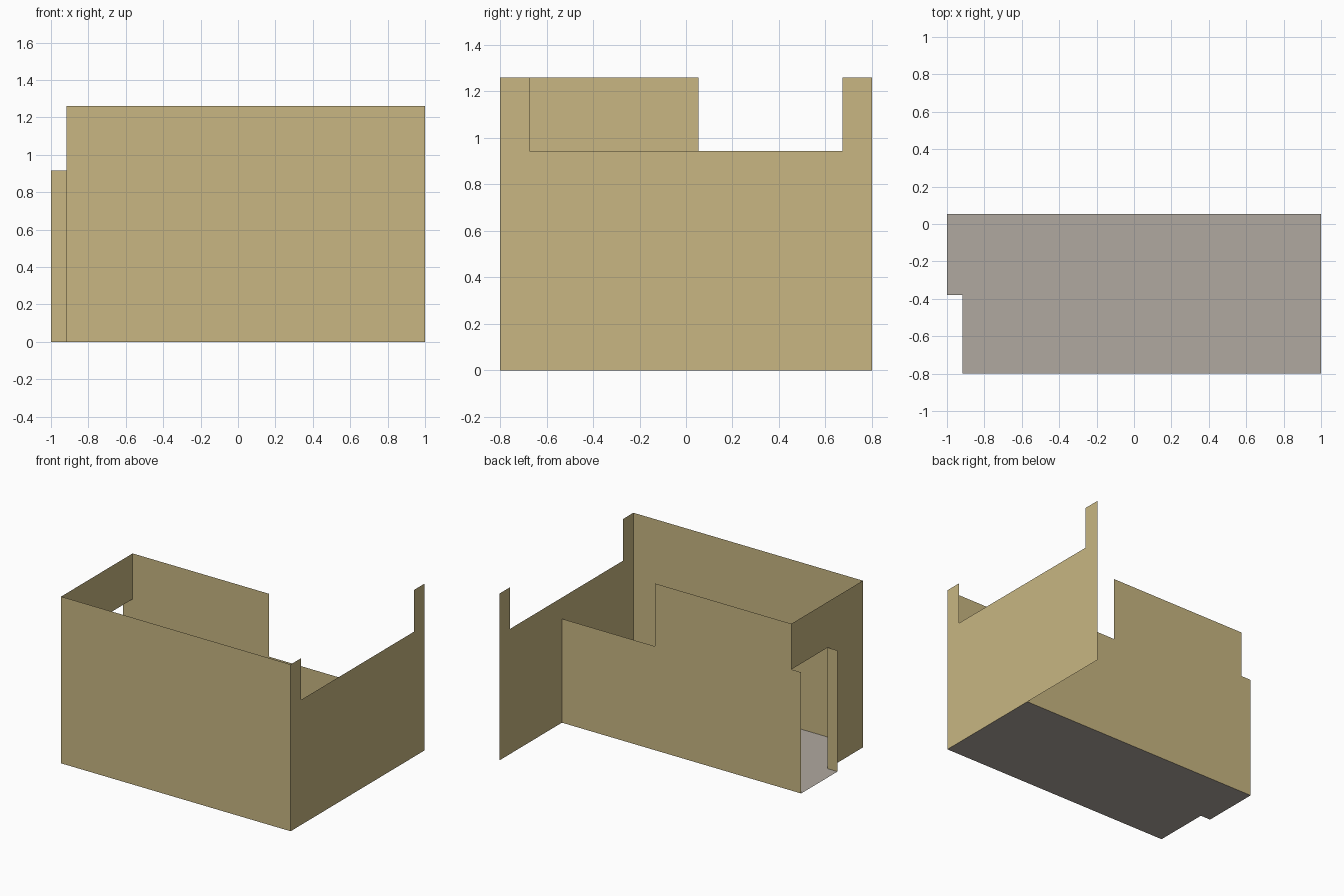
import bpy
from mathutils import Vector

if "Cube" in bpy.data.objects:
    bpy.data.objects.remove(bpy.data.objects["Cube"])


def material(name, rgb):
    m = bpy.data.materials.new(name)
    m.diffuse_color = (*rgb, 1)
    m.use_nodes = True
    m.node_tree.nodes["Principled BSDF"].inputs["Base Color"].default_value = m.diffuse_color
    return m


tan = material("tan_wall", (0.578, 0.468, 0.223))
grey = material("grey_floor", (0.434, 0.397, 0.352))


def panel(name, axis, pos, profile, normal, mat):
    """Flat sheet: a 2D profile placed at pos along the axis, facing normal."""
    verts = []
    for a, b in profile:
        p = [a, b]
        p.insert("xyz".index(axis), pos)
        verts.append(p)
    mesh = bpy.data.meshes.new(name)
    mesh.from_pydata(verts, [], [range(len(verts))])
    mesh.update()
    if mesh.polygons[0].normal.dot(Vector(normal)) < 0:
        mesh.flip_normals()
    mesh.materials.append(mat)
    obj = bpy.data.objects.new(name, mesh)
    bpy.context.collection.objects.link(obj)


# Main dimensions
L, R = -0.918, 1.0        # left wall, right wall
NICHE = -1.0              # outer edge of the doorway recess
F, B, FAR = -0.8, 0.053, 0.8
TOP, DOOR, SILL, LOW = 1.26, 0.915, 0.945, 0.785
JAMB, STEP, NOTCH = -0.38, 0.222, 0.674

# Floor with the doorway threshold
panel("floor", "z", 0, [(L, F), (R, F), (R, B), (NICHE, B), (NICHE, JAMB), (L, JAMB)],
      (0, 0, 1), grey)

# Front wall
panel("front_wall", "y", F, [(L, 0), (R, 0), (R, TOP), (L, TOP)], (0, -1, 0), tan)

# Back wall, stepped down at the right and over the doorway recess
panel("back_wall", "y", B, [(NICHE, 0), (R, 0), (R, LOW), (STEP, LOW), (STEP, TOP),
                            (L, TOP), (L, DOOR), (NICHE, DOOR)], (0, 1, 0), tan)

# Right wall with the wide notch in its top
panel("right_wall", "x", R, [(F, 0), (FAR, 0), (FAR, TOP), (NOTCH, TOP), (NOTCH, SILL),
                             (-NOTCH, SILL), (-NOTCH, TOP), (F, TOP)], (1, 0, 0), tan)

# Left wall with the doorway opening
panel("left_wall", "x", L, [(F, 0), (JAMB, 0), (JAMB, DOOR), (B, DOOR), (B, TOP), (F, TOP)],
      (-1, 0, 0), tan)

# Door jamb
panel("door_jamb", "y", JAMB, [(NICHE, 0), (L, 0), (L, DOOR), (NICHE, DOOR)], (0, 1, 0), tan)
